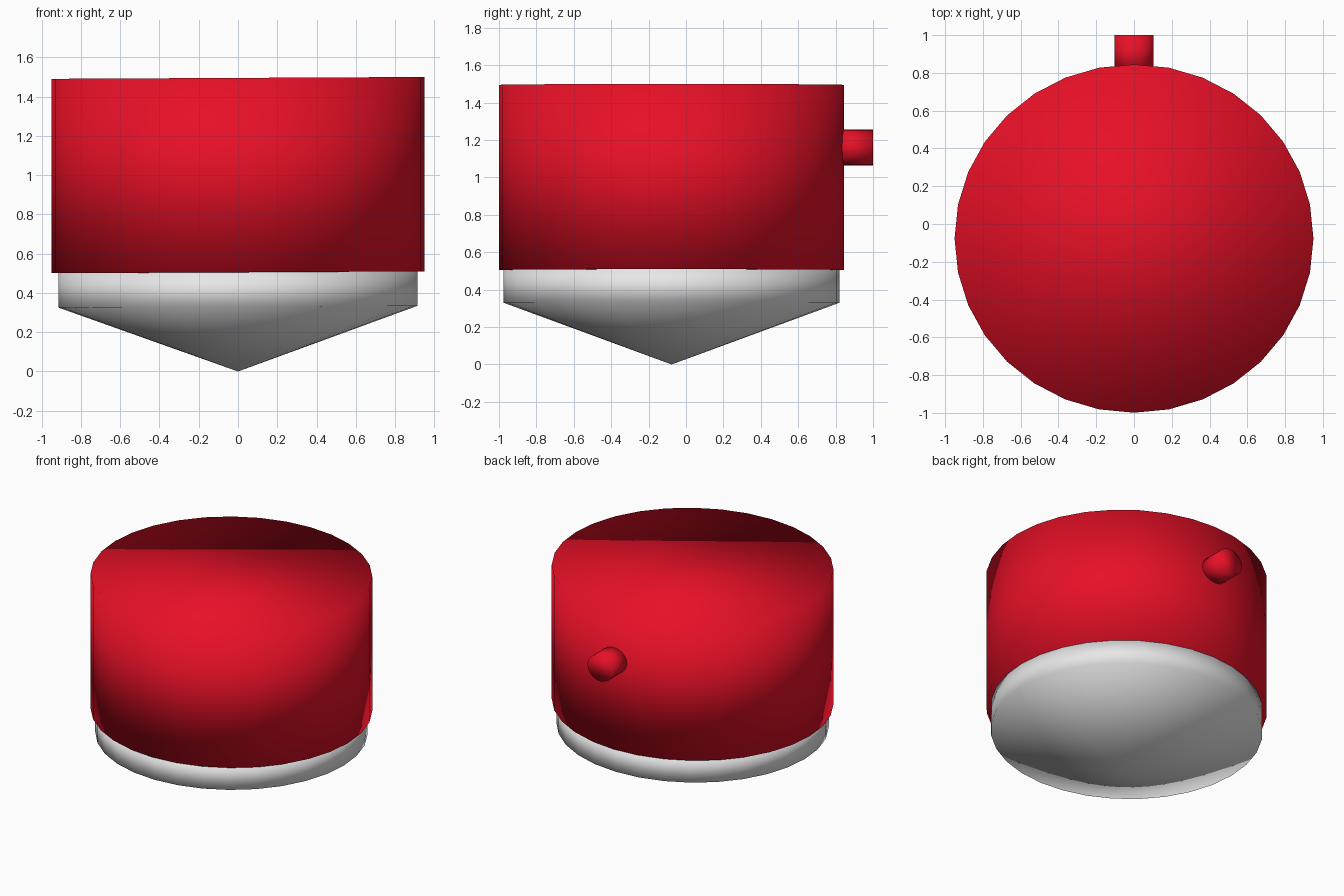
import bpy
import bmesh
import math
from mathutils import Matrix

default = bpy.data.objects.get("Cube")
if default:
    bpy.data.objects.remove(default, do_unlink=True)

SIDES = 32
AXIS_Y = -0.077   # the body axis sits forward to leave room for the rear peg


def material(name, colour):
    mat = bpy.data.materials.new(name)
    mat.use_nodes = True
    mat.diffuse_color = (*colour, 1)
    mat.node_tree.nodes["Principled BSDF"].inputs["Base Color"].default_value = (*colour, 1)
    return mat


def lathe(name, profile, mat, transform):
    """Turn (radius, height) points about z; close flat ends, smooth throughout."""
    bm = bmesh.new()
    rings = []
    for r, z in profile:
        if r == 0:
            rings.append([bm.verts.new((0, 0, z))])
            continue
        angles = [math.tau * i / SIDES for i in range(SIDES)]
        rings.append([bm.verts.new((r * math.cos(a), r * math.sin(a), z)) for a in angles])
    for low, high in zip(rings, rings[1:]):
        for i in range(SIDES):
            j = (i + 1) % SIDES
            if len(low) == 1:
                bm.faces.new((low[0], high[j], high[i]))
            else:
                bm.faces.new((low[i], low[j], high[j], high[i]))
    for ring in (rings[0], rings[-1]):
        if len(ring) > 1:
            bm.faces.new(ring)
    bm.transform(transform)
    bmesh.ops.recalc_face_normals(bm, faces=bm.faces)
    for face in bm.faces:
        face.smooth = True
    mesh = bpy.data.meshes.new(name)
    bm.to_mesh(mesh)
    bm.free()
    mesh.materials.append(mat)
    obj = bpy.data.objects.new(name, mesh)
    bpy.context.collection.objects.link(obj)
    return obj


red = material("red", (0.8, 0.005, 0.02))
white = material("white", (0.8, 0.8, 0.8))

# Slight lean shared by the body and base
lean = Matrix.Identity(4)
lean[2][0] = 0.005
place = Matrix.Translation((0, AXIS_Y, 0)) @ lean

# Drum-shaped body, slightly narrower front to back
lathe("body", [(1, 0.505), (1, 1.495)], red,
      place @ Matrix.Diagonal((0.95, 0.922, 1, 1)))

# Pale base with a pointed underside
lathe("pointed_base", [(0, 0), (1, 0.33), (1, 0.51)], white,
      place @ Matrix.Diagonal((0.915, 0.898, 1, 1)))

# Peg on the back
lathe("back_peg", [(1, -1.0), (1, -0.8)], red,
      Matrix.Translation((0, 0, 1.16)) @ Matrix.Rotation(math.pi / 2, 4, "X")
      @ Matrix.Diagonal((0.103, 0.095, 1, 1)))
